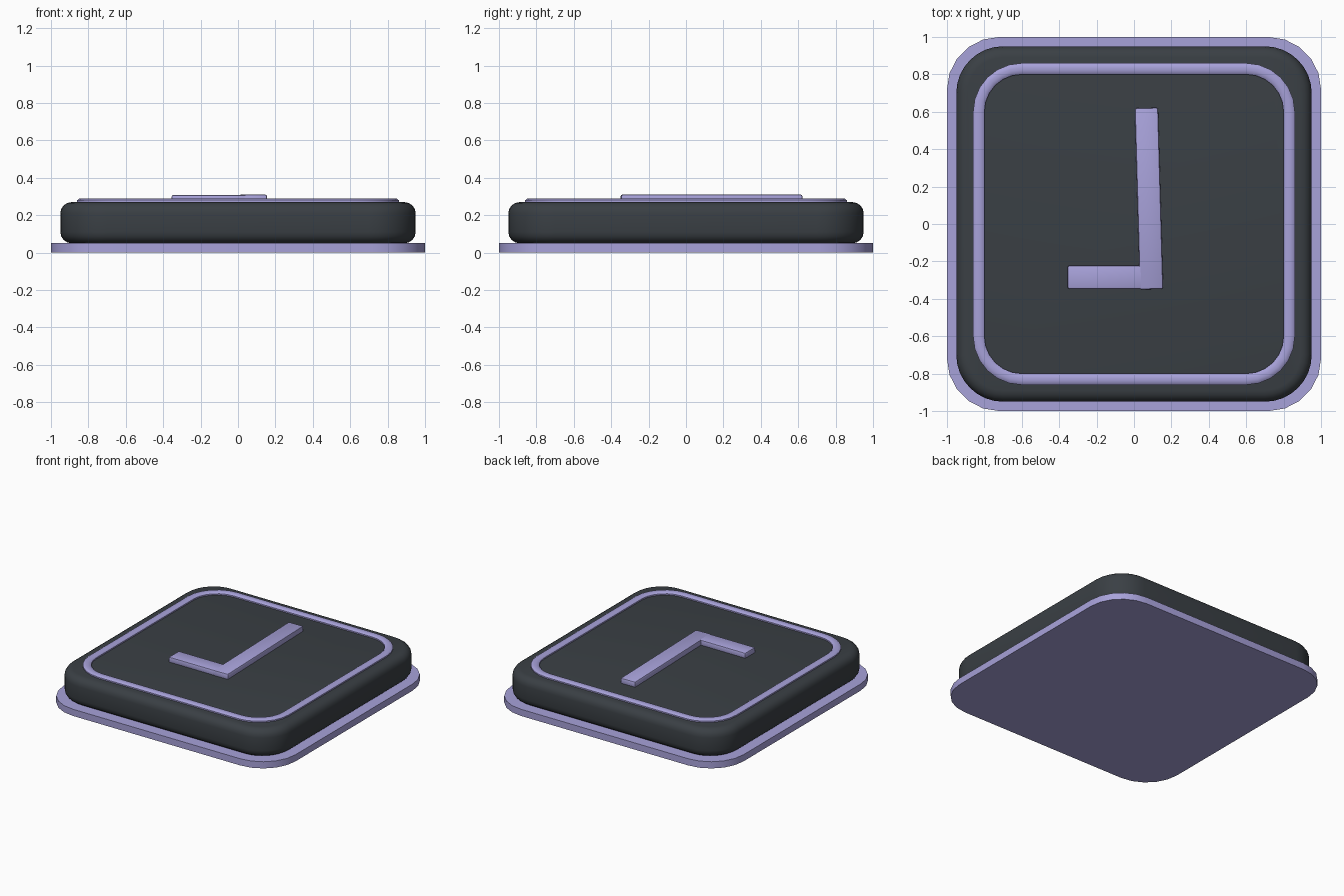
import bpy, bmesh
from math import sin, cos, pi, radians
from mathutils import Matrix

cube = bpy.data.objects.get("Cube")
if cube:
    bpy.data.objects.remove(cube, do_unlink=True)


def material(name, colour):
    mat = bpy.data.materials.new(name)
    mat.use_nodes = True
    mat.diffuse_color = (*colour, 1)
    mat.node_tree.nodes["Principled BSDF"].inputs["Base Color"].default_value = (*colour, 1)
    return mat


LILAC = material("lilac", (0.39, 0.36, 0.70))
CHARCOAL = material("charcoal", (0.042, 0.050, 0.058))


def finish(name, bm, mat):
    bmesh.ops.recalc_face_normals(bm, faces=bm.faces)
    mesh = bpy.data.meshes.new(name)
    bm.to_mesh(mesh)
    bm.free()
    mesh.materials.append(mat)
    obj = bpy.data.objects.new(name, mesh)
    bpy.context.collection.objects.link(obj)
    bpy.ops.object.select_all(action='DESELECT')
    obj.select_set(True)
    bpy.context.view_layer.objects.active = obj
    bpy.ops.object.shade_smooth_by_angle(angle=radians(35))
    return obj


def rounded_square(bm, centre, radius, z, segments):
    """One loop of vertices around four corner arcs."""
    loop = []
    for corner in range(4):
        mid = pi / 4 + corner * pi / 2
        sx, sy = (1 if cos(mid) > 0 else -1), (1 if sin(mid) > 0 else -1)
        for i in range(segments + 1):
            a = (corner + i / segments) * pi / 2
            loop.append(bm.verts.new((sx * centre + radius * cos(a),
                                      sy * centre + radius * sin(a), z)))
    return loop


def loft(name, centre, profile, mat, segments, closed=False):
    """Skin (radius, z) steps around a rounded square; cap it or close it into a ring."""
    bm = bmesh.new()
    loops = [rounded_square(bm, centre, r, z, segments) for r, z in profile]
    pairs = list(zip(loops, loops[1:]))
    if closed:
        pairs.append((loops[-1], loops[0]))
    else:
        bm.faces.new(loops[0])
        bm.faces.new(loops[-1])
    for low, high in pairs:
        for i in range(len(low)):
            j = (i + 1) % len(low)
            bm.faces.new((low[i], low[j], high[j], high[i]))
    return finish(name, bm, mat)


def bar(name, size, location, tilt, mat):
    """Flat bar with softened edges."""
    bm = bmesh.new()
    bmesh.ops.create_cube(bm, size=1)
    bm.transform(Matrix.Translation(location) @ Matrix.Rotation(tilt, 4, 'Z')
                 @ Matrix.Diagonal((*size, 1)))
    bmesh.ops.bevel(bm, geom=bm.edges[:], offset=0.01, segments=2,
                    profile=0.5, affect='EDGES')
    return finish(name, bm, mat)


# Thin base plate
loft("base_plate", 0.72, [(0.28, 0), (0.28, 0.052)], LILAC, 5)

# Main body with rounded top and bottom edges
BEVEL, STEPS = 0.06, 4
arc = [i / STEPS * pi / 2 for i in range(STEPS + 1)]
lower = [(0.25 - BEVEL + BEVEL * sin(a), 0.05 + BEVEL - BEVEL * cos(a)) for a in arc]
upper = [(0.25 - BEVEL + BEVEL * cos(a), 0.27 - BEVEL + BEVEL * sin(a)) for a in arc]
loft("body", 0.70, lower + upper, CHARCOAL, 8)

# Raised trim ring with a softened top
loft("trim_ring", 0.60, [(0.20, 0.26), (0.26, 0.26), (0.26, 0.28), (0.25, 0.288),
                         (0.235, 0.29), (0.225, 0.29), (0.21, 0.288), (0.20, 0.28)],
     LILAC, 6, closed=True)

# Two hands on the face
bar("long_hand", (0.125, 0.97, 0.05), (0.08, 0.136, 0.285), radians(1.6), LILAC)
bar("short_hand", (0.46, 0.125, 0.05), (-0.125, -0.285, 0.284), 0, LILAC)
